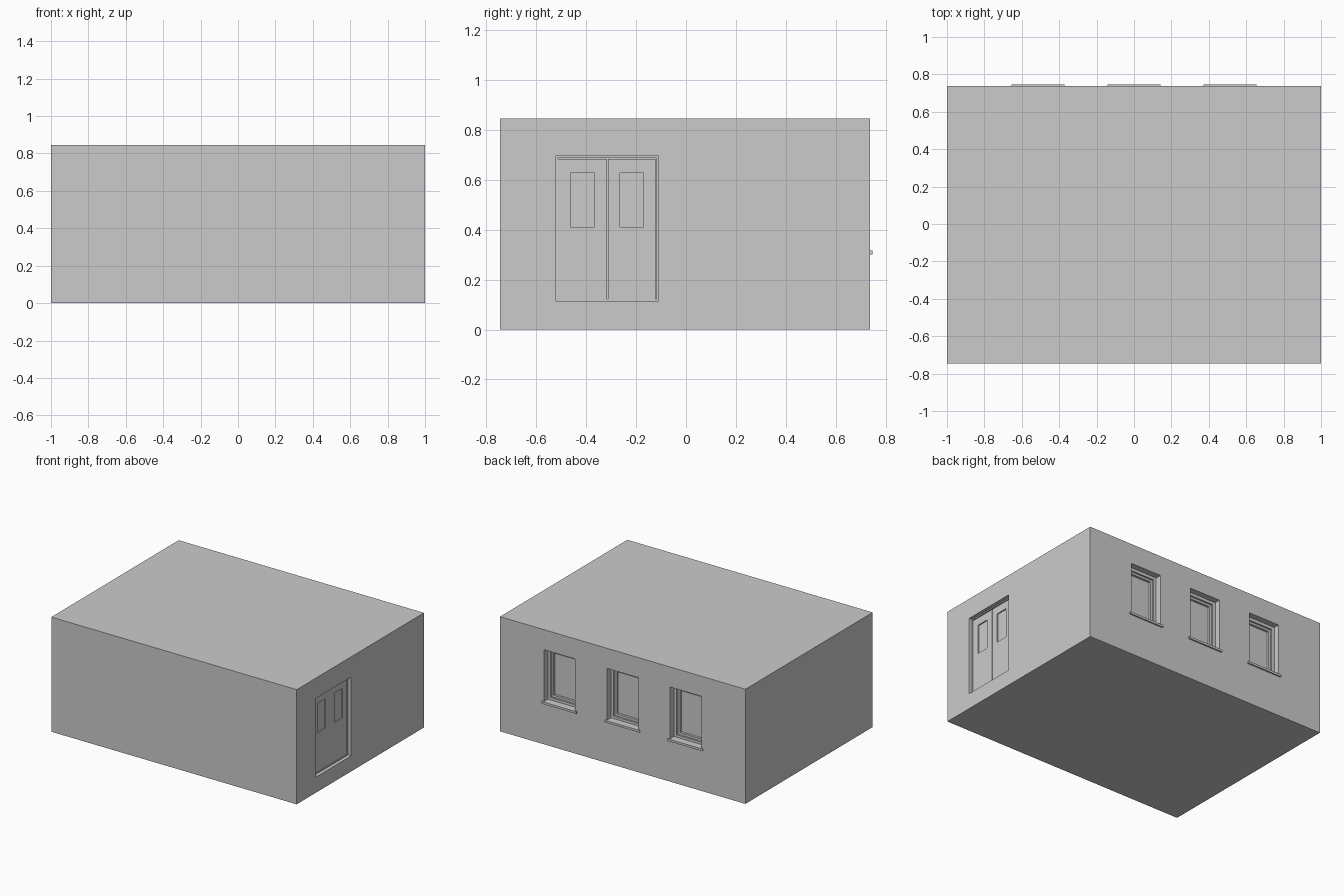
import bpy

if "Cube" in bpy.data.objects:
    bpy.data.objects.remove(bpy.data.objects["Cube"])

YB = 0.737            # outer plane of the back wall
Y0 = -0.745           # outer plane of the front wall
H = 0.845


def box(name, lo, hi):
    """Axis-aligned box between two corners."""
    bpy.ops.mesh.primitive_cube_add(
        size=1, location=[(a + b) / 2 for a, b in zip(lo, hi)])
    o = bpy.context.object
    o.name = name
    o.scale = [b - a for a, b in zip(lo, hi)]
    bpy.ops.object.transform_apply(location=False, rotation=False, scale=True)
    return o


def cut(target, lo, hi):
    """Subtract a box from the target."""
    c = box("cutter", lo, hi)
    m = target.modifiers.new("cut", 'BOOLEAN')
    m.operation, m.solver, m.object = 'DIFFERENCE', 'EXACT', c
    bpy.context.view_layer.objects.active = target
    bpy.ops.object.modifier_apply(modifier=m.name)
    bpy.data.objects.remove(c)


def window_ring(name, cx, half, z0, z1, t, ya, yb):
    """Rectangular frame of bar width t lying in the back wall."""
    o = box(name, (cx - half, ya, z0), (cx + half, yb, z1))
    cut(o, (cx - half + t, ya - 0.1, z0 + t), (cx + half - t, yb + 0.1, z1 - t))


# Hollow room shell
T = 0.1
room = box("room_shell", (-1, Y0, 0), (1, YB, H))
cut(room, (-1 + T, Y0 + T, 0.115), (1 - T, YB - T, H - 0.06))

# Three recessed windows with sills
WZ0, WZ1, WH = 0.312, 0.697, 0.127
for cx in (-0.514, 0, 0.514):
    cut(room, (cx - WH, YB - 0.2, WZ0), (cx + WH, YB + 0.1, WZ1))
    window_ring("window_frame", cx, WH, WZ0, WZ1, 0.022, YB - 0.085, YB - 0.045)
    window_ring("window_sash", cx, WH - 0.022, WZ0 + 0.022, WZ1 - 0.022,
                0.016, YB - 0.085, YB - 0.058)
    box("window_pane", (cx - WH + 0.03, YB - 0.083, WZ0 + 0.03),
        (cx + WH - 0.03, YB - 0.075, WZ1 - 0.03))
    box("window_sill", (cx - 0.142, YB - 0.05, 0.3), (cx + 0.142, 0.747, 0.316))

# Double door recessed in the right wall
DY0, DY1, DZ0, DZ1 = -0.52, -0.11, 0.115, 0.695
DX = 0.975
cut(room, (0.8, DY0, DZ0), (1.1, DY1, DZ1))
frame = box("door_frame", (0.92, DY0, DZ0), (DX, DY1, DZ1))
cut(frame, (0.8, DY0 + 0.008, DZ0 + 0.008), (1.1, DY1 - 0.008, DZ1 - 0.008))
mid = (DY0 + DY1) / 2
for name, a, b in (("door_leaf_left", DY0 + 0.008, mid - 0.002),
                   ("door_leaf_right", mid + 0.002, DY1 - 0.012)):
    leaf = box(name, (0.935, a, DZ0 + 0.008), (DX - 0.004, b, DZ1 - 0.012))
    # shallow upper panel
    cut(leaf, (DX - 0.012, a + 0.049, 0.41), (1.1, b - 0.049, 0.627))
box("door_backing", (0.925, DY0 + 0.004, DZ0 + 0.004), (0.936, DY1 - 0.004, DZ1 - 0.004))
